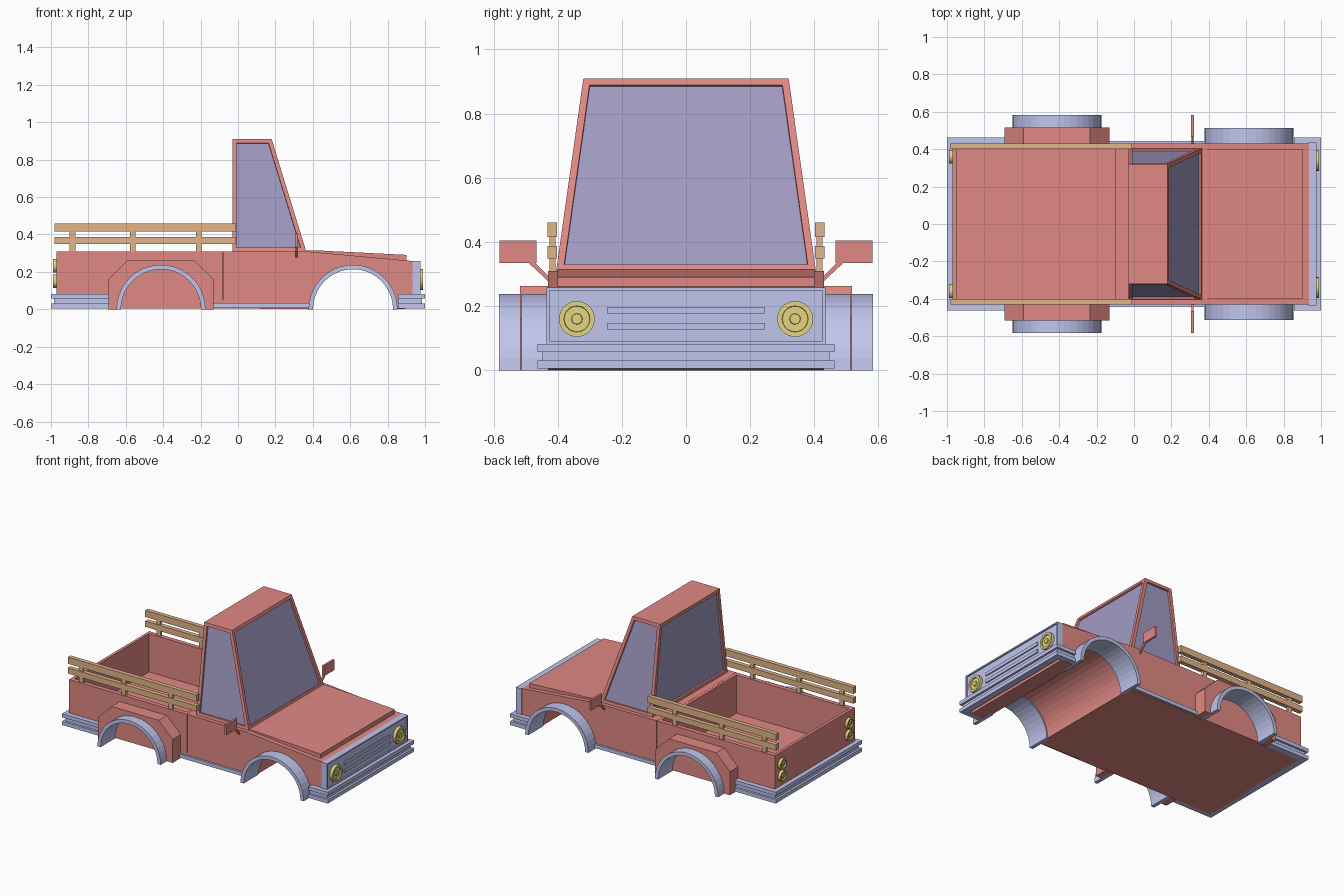
import bpy, bmesh, math
from mathutils import Vector

if "Cube" in bpy.data.objects:
    bpy.data.objects.remove(bpy.data.objects["Cube"])


def mat(name, r, g, b):
    m = bpy.data.materials.new(name)
    m.diffuse_color = (r, g, b, 1)
    m.use_nodes = True
    m.node_tree.nodes["Principled BSDF"].inputs["Base Color"].default_value = m.diffuse_color
    return m


RED = mat("red_paint", 0.75, 0.25, 0.23)
BLUE = mat("blue_trim", 0.53, 0.56, 0.85)
GLASS = mat("glass", 0.36, 0.33, 0.55)
GOLD = mat("gold_lamp", 0.76, 0.66, 0.22)
WOOD = mat("wood", 0.76, 0.46, 0.25)


def finish(name, bm, *mats):
    bmesh.ops.recalc_face_normals(bm, faces=bm.faces)
    me = bpy.data.meshes.new(name)
    bm.to_mesh(me)
    bm.free()
    for m in mats:
        me.materials.append(m)
    ob = bpy.data.objects.new(name, me)
    bpy.context.collection.objects.link(ob)
    return ob


def prism(name, pts, axis, a, b, m):
    """Extrude a 2D outline along an axis from a to b."""
    def place(p, d):
        return {'x': (d, p[0], p[1]), 'y': (p[0], d, p[1]), 'z': (p[0], p[1], d)}[axis]
    bm = bmesh.new()
    f = bm.faces.new([bm.verts.new(place(p, a)) for p in pts])
    ext = bmesh.ops.extrude_face_region(bm, geom=[f])
    step = Vector(place((0, 0), b - a))
    bmesh.ops.translate(bm, vec=step, verts=[v for v in ext['geom'] if isinstance(v, bmesh.types.BMVert)])
    return finish(name, bm, m)


def box(name, x0, x1, y0, y1, z0, z1, m):
    return prism(name, [(x0, y0), (x1, y0), (x1, y1), (x0, y1)], 'z', z0, z1, m)


def arc(cx, r, n=20):
    """Half circle standing on the ground, left to right."""
    return [(cx - r * math.cos(math.pi * i / n), r * math.sin(math.pi * i / n)) for i in range(n + 1)]


def inset(bm, faces, t, d):
    bmesh.ops.inset_individual(bm, faces=faces, thickness=t, depth=d, use_even_offset=True)


def lamp(name, x, y, z, r, side, length):
    """Round lamp facing along x with a stepped lens."""
    bm = bmesh.new()
    ring = [bm.verts.new((x, y + r * math.cos(math.tau * i / 20), z + r * math.sin(math.tau * i / 20)))
            for i in range(20)]
    base = bm.faces.new(ring)
    ext = bmesh.ops.extrude_face_region(bm, geom=[base])['geom']
    bmesh.ops.translate(bm, vec=(side * length, 0, 0),
                        verts=[v for v in ext if isinstance(v, bmesh.types.BMVert)])
    bmesh.ops.recalc_face_normals(bm, faces=bm.faces)
    cap = [f for f in bm.faces if f.normal.x * side > 0.9]
    for t, d in ((r * 0.27, 0), (0.001, -0.008), (r * 0.4, 0), (0.001, 0.006)):
        inset(bm, cap, t, d)
    finish(name, bm, GOLD)


FX, RX = 0.615, -0.412  # wheel arch centres

# Front body with the wheel tunnel through it, and raised hood
prism("front_body", [(-0.08, 0.005)] + arc(FX, 0.222) +
      [(0.935, 0.005), (0.935, 0.258), (0.36, 0.31), (-0.08, 0.31)], 'y', -0.43, 0.43, RED)
prism("hood", [(0.36, 0.29), (0.90, 0.25), (0.90, 0.291), (0.42, 0.315), (0.36, 0.315)],
      'y', -0.4, 0.4, RED)

# Open cargo bed
box("bed_floor", -0.97, -0.08, -0.43, 0.43, 0.005, 0.05, RED)
box("tailgate", -0.97, -0.95, -0.43, 0.43, 0.05, 0.31, RED)
box("bed_front_wall", -0.10, -0.081, -0.40, 0.40, 0.05, 0.31, RED)

# Cabin with recessed windows
bm = bmesh.new()
bot = [bm.verts.new(p) for p in ((-0.03, -0.405, 0.308), (0.365, -0.405, 0.308),
                                 (0.365, 0.405, 0.308), (-0.03, 0.405, 0.308))]
top = [bm.verts.new(p) for p in ((-0.03, -0.32, 0.91), (0.18, -0.32, 0.91),
                                 (0.18, 0.32, 0.91), (-0.03, 0.32, 0.91))]
sides = [bm.faces.new((bot[i], bot[(i + 1) % 4], top[(i + 1) % 4], top[i])) for i in range(4)]
bm.faces.new(top)
bm.faces.new(bot[::-1])
bmesh.ops.recalc_face_normals(bm, faces=bm.faces)
inset(bm, sides, 0.022, 0)
inset(bm, sides, 0.001, -0.012)
for f in sides:
    f.material_index = 1
finish("cabin", bm, RED, GLASS)

# Grille with sunken panel and two bars
bm = bmesh.new()
bmesh.ops.create_cube(bm, size=1)
for v in bm.verts:
    v.co = (0.955 + v.co.x * 0.042, v.co.y * 0.87, 0.17 + v.co.z * 0.176)
bm.normal_update()
face = [f for f in bm.faces if f.normal.x > 0.9]
inset(bm, face, 0.009, 0)
inset(bm, face, 0.001, -0.008)
finish("grille", bm, BLUE)
for i, z in enumerate((0.137, 0.187)):
    box(f"grille_bar_{i}", 0.96, 0.976, -0.245, 0.245, z - 0.011, z + 0.011, BLUE)

# Wrap-around bumpers: two proud strips with a recessed one between
for s, name, inner in ((1, "front", 0.855), (-1, "rear", 0.69)):
    for i, (z0, z1, d) in enumerate(((0.005, 0.03, 0), (0.03, 0.057, 0.015), (0.057, 0.082, 0))):
        e, w, t = 1.0 - d, 0.463 - d, 0.42
        pts = [(inner, -w), (e, -w), (e, w), (inner, w), (inner, t), (0.955, t), (0.955, -t), (inner, -t)]
        prism(f"{name}_bumper_{i}", [(s * x, y) for x, y in pts], 'z', z0, z1, BLUE)

# Parts repeated on both sides
for s, side in ((-1, "right"), (1, "left")):
    def sbox(name, x0, x1, y0, y1, z0, z1, m):
        box(f"{side}_{name}", x0, x1, s * y0, s * y1, z0, z1, m)

    sbox("bed_wall", -0.97, -0.082, 0.40, 0.43, 0.05, 0.31, RED)
    sbox("sill", -0.14, 0.395, 0.42, 0.443, 0.008, 0.033, BLUE)

    # Rear fender box and the arch trims
    prism(f"{side}_rear_fender", [(-0.692, 0)] + arc(RX, 0.222) +
          [(-0.13, 0), (-0.13, 0.16), (-0.235, 0.262), (-0.59, 0.262), (-0.692, 0.16)],
          'y', s * 0.425, s * 0.517, RED)
    for name, cx, y0, y1 in (("front", FX, 0.35, 0.512), ("rear", RX, 0.425, 0.583)):
        prism(f"{side}_{name}_arch", arc(cx, 0.238) + arc(cx, 0.214)[::-1], 'y', s * y0, s * y1, BLUE)

    # Wooden bed rails
    sbox("upper_rail", -0.98, -0.012, 0.402, 0.431, 0.415, 0.46, WOOD)
    sbox("lower_rail", -0.98, -0.012, 0.402, 0.431, 0.348, 0.387, WOOD)
    for i, x in enumerate((-0.885, -0.563, -0.21)):
        sbox(f"rail_post_{i}", x - 0.015, x + 0.015, 0.407, 0.425, 0.305, 0.42, WOOD)

    # Wing mirror
    sbox("mirror", 0.306, 0.32, 0.466, 0.582, 0.334, 0.404, RED)
    prism(f"{side}_mirror_arm", [(s * y, z) for y, z in
          ((0.425, 0.273), (0.425, 0.29), (0.472, 0.336), (0.492, 0.336), (0.435, 0.283))],
          'x', 0.308, 0.318, RED)

    # Lamps
    lamp(f"{side}_headlight", 0.96, s * 0.34, 0.16, 0.056, 1, 0.028)
    for i, z in enumerate((0.15, 0.232)):
        lamp(f"{side}_tail_lamp_{i}", -0.965, s * 0.36, z, 0.036, -1, 0.024)
